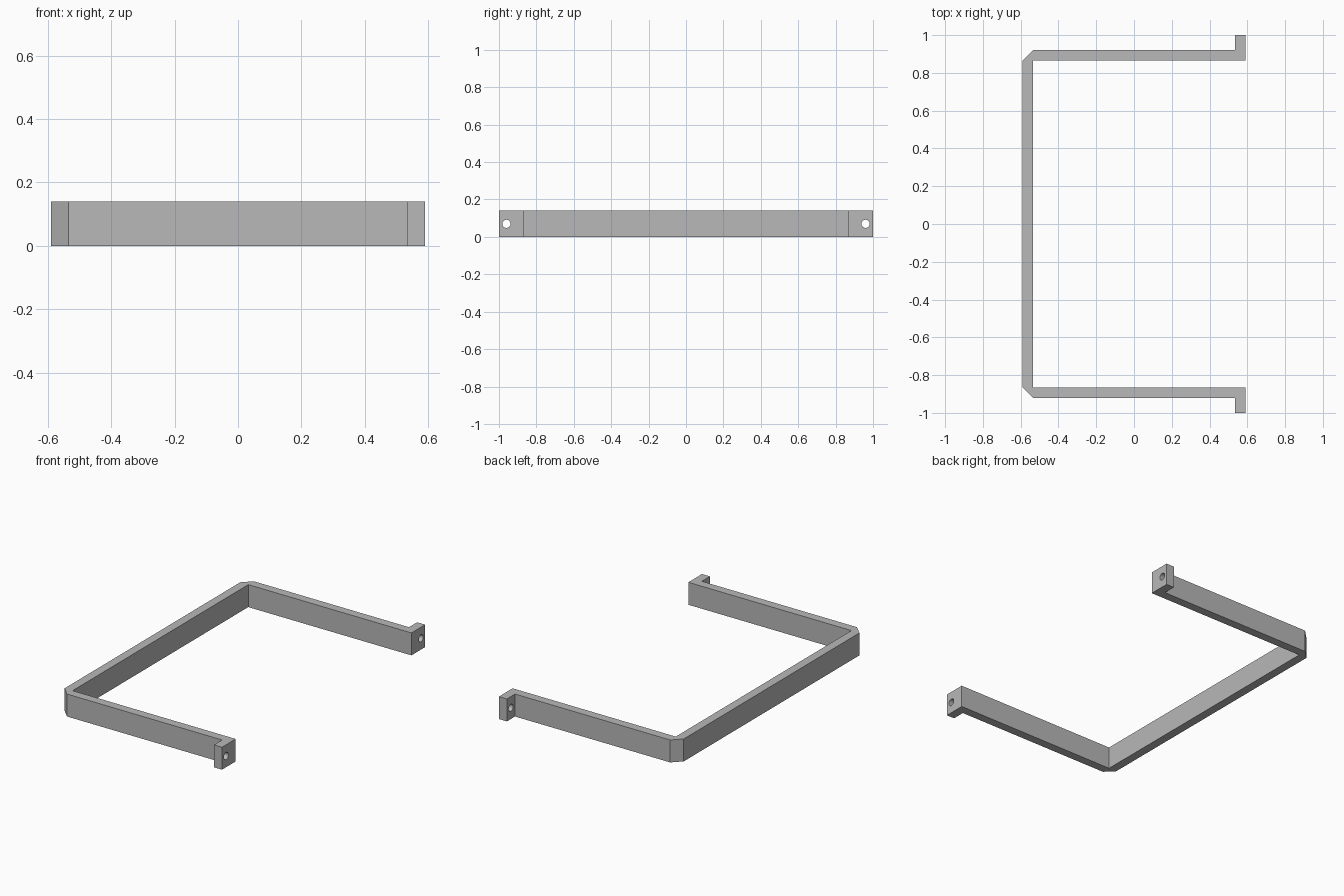
import bpy
import bmesh
from math import pi

HEIGHT = 0.14
HOLE_Y, HOLE_RADIUS = 0.96, 0.022

cube = bpy.data.objects.get("Cube")
if cube:
    bpy.data.objects.remove(cube, do_unlink=True)

# Single grey material
grey = bpy.data.materials.new("plain grey")
grey.use_nodes = True
colour = (0.48, 0.48, 0.48, 1)
grey.diffuse_color = colour
grey.node_tree.nodes["Principled BSDF"].inputs["Base Color"].default_value = colour

# Bracket outline: one half, then mirrored across y
half = [(0.59, 0.865), (0.59, 1), (0.535, 1), (0.535, 0.92),
        (-0.535, 0.92), (-0.59, 0.865)]
inner = (-0.535, 0.865)
outline = [inner] + half + [(x, -y) for x, y in reversed(half)] + [(inner[0], -inner[1])]

# Extrude the outline into a bent flat bar
bm = bmesh.new()
base = bm.faces.new([bm.verts.new((x, y, 0)) for x, y in outline])
top = bmesh.ops.extrude_face_region(bm, geom=[base])
bmesh.ops.translate(bm, vec=(0, 0, HEIGHT),
                    verts=[v for v in top["geom"] if isinstance(v, bmesh.types.BMVert)])
bmesh.ops.recalc_face_normals(bm, faces=bm.faces)
mesh = bpy.data.meshes.new("bracket")
bm.to_mesh(mesh)
bm.free()
bracket = bpy.data.objects.new("bracket", mesh)
bpy.context.collection.objects.link(bracket)
mesh.materials.append(grey)

# Screw holes through the two mounting tabs
for side in (-1, 1):
    bpy.ops.mesh.primitive_cylinder_add(vertices=32, radius=HOLE_RADIUS, depth=0.2,
                                        location=(0.56, side * HOLE_Y, HEIGHT / 2),
                                        rotation=(0, pi / 2, 0))
    cutter = bpy.context.object
    cutter.name = "screw_hole_cutter"
    cutter.hide_render = True
    cutter.data.materials.append(grey)
    cut = bracket.modifiers.new("screw hole", "BOOLEAN")
    cut.operation = "DIFFERENCE"
    cut.solver = "EXACT"
    cut.object = cutter
    bpy.context.view_layer.objects.active = bracket
    bpy.ops.object.modifier_apply(modifier=cut.name)
    bpy.data.objects.remove(cutter, do_unlink=True)

# Smooth hole walls, crisp bar edges
bpy.ops.object.select_all(action="DESELECT")
bracket.select_set(True)
bpy.context.view_layer.objects.active = bracket
bpy.ops.object.shade_smooth_by_angle(angle=pi / 6)
